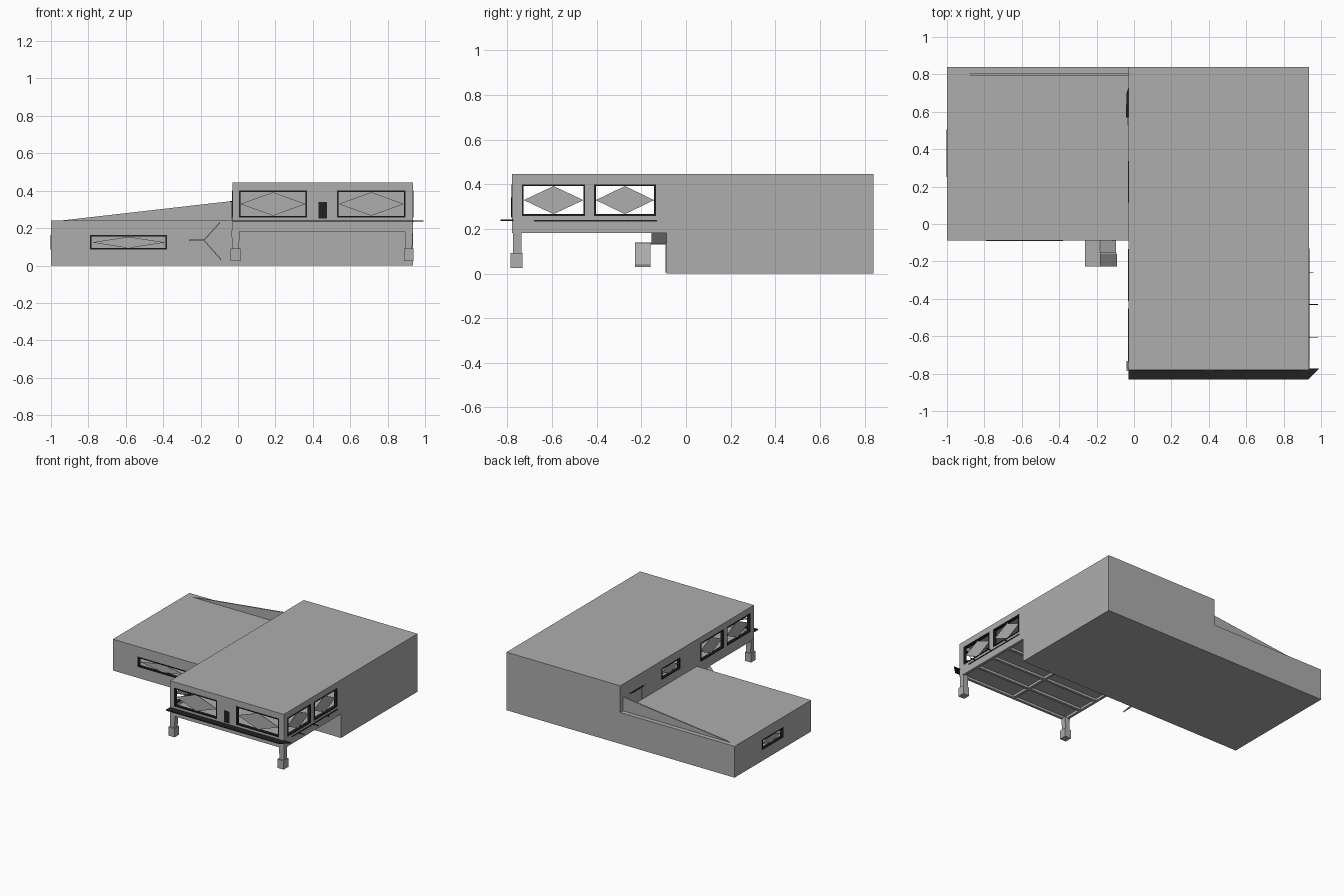
import bpy
from math import pi
from mathutils import Matrix, Vector

if "Cube" in bpy.data.objects:
    bpy.data.objects.remove(bpy.data.objects["Cube"])


def material(name, value):
    m = bpy.data.materials.new(name)
    m.use_nodes = True
    col = (value, value, value, 1)
    m.diffuse_color = col
    m.node_tree.nodes["Principled BSDF"].inputs["Base Color"].default_value = col
    return m


GRAY = material("concrete gray", 0.42)
BLACK = material("charcoal black", 0.015)


def mesh(name, verts, faces, mat):
    me = bpy.data.meshes.new(name)
    me.from_pydata(verts, [], faces)
    me.materials.append(mat)
    ob = bpy.data.objects.new(name, me)
    bpy.context.collection.objects.link(ob)
    return ob


def prism(name, outline, offset, mat=GRAY):
    """Extrude a planar outline along an offset vector."""
    n = len(outline)
    base = [Vector(p) for p in outline]
    verts = base + [p + Vector(offset) for p in base]
    faces = [list(range(n))[::-1], list(range(n, 2 * n))]
    faces += [[i, (i + 1) % n, n + (i + 1) % n, n + i] for i in range(n)]
    ob = mesh(name, verts, faces, mat)
    import bmesh
    bm = bmesh.new()
    bm.from_mesh(ob.data)
    bmesh.ops.recalc_face_normals(bm, faces=bm.faces)
    bm.to_mesh(ob.data)
    bm.free()
    return ob


def box(name, x, y, z, mat=GRAY):
    outline = [(x[0], y[0], z[0]), (x[1], y[0], z[0]), (x[1], y[1], z[0]), (x[0], y[1], z[0])]
    return prism(name, outline, (0, 0, z[1] - z[0]), mat)


def cut(target, cutter):
    cutter.hide_render = True
    mod = target.modifiers.new("cut", "BOOLEAN")
    mod.operation, mod.solver, mod.object = "DIFFERENCE", "EXACT", cutter
    bpy.context.view_layer.objects.active = target
    bpy.ops.object.modifier_apply(modifier=mod.name)
    bpy.data.objects.remove(cutter)


def window(wall, name, axis, at, u, v):
    """Cut an opening, line it with a dark frame and add the diamond pane."""
    def place(a, depth, b):
        return (a, at + depth, b) if axis == "y" else (at + depth, a, b)

    def slab(part, us, vs, d, mat):
        lo, hi = place(us[0], d[0], vs[0]), place(us[1], d[1], vs[1])
        return box(part, *zip(lo, hi), mat)

    cut(wall, slab("opening", u, v, (-0.05, 0.05), GRAY))
    t, d = 0.008, (-0.012, 0.012)
    for s in ((u[0], u[0] + t), (u[1] - t, u[1])):
        slab(name + "_frame_side", s, v, d, BLACK)
    for s in ((v[0], v[0] + t), (v[1] - t, v[1])):
        slab(name + "_frame_rail", u, s, d, BLACK)
    um, vm = sum(u) / 2, sum(v) / 2
    points = [(u[0] + t, vm), (um, v[0] + t), (u[1] - t, vm), (um, v[1] - t)]
    outline = [place(a, -0.002, b) for a, b in points]
    offset = (0, 0.004, 0) if axis == "y" else (0.004, 0, 0)
    prism(name + "_pane", outline, offset)


# Main volume: one side profile with the raised front, hollowed out
L, R, F, B, M = -0.03, 0.935, -0.78, 0.84, -0.088
profile = [(L, F, 0.2), (L, M, 0.2), (L, M, 0), (L, B, 0), (L, B, 0.445), (L, F, 0.445)]
main = prism("main_house", profile, (R - L, 0, 0))
cut(main, box("room", (L + 0.02, R - 0.02), (F + 0.02, B - 0.02), (0.235, 0.43)))

# Low side wing
wing = box("low_wing", (-1, L), (M, B), (0, 0.24))
cut(wing, box("wing_room", (-0.98, L - 0.02), (M + 0.02, B - 0.02), (0.02, 0.22)))

# Windows
HIGH = (0.258, 0.4)
for u in ((0.005, 0.37), (0.53, 0.895)):
    window(main, "front_window", "y", F + 0.01, u, HIGH)
for side, at in (("left", R - 0.01), ("right", L + 0.01)):
    for u in ((-0.735, -0.452), (-0.412, -0.135)):
        window(main, side + "_window", "x", at, u, HIGH)
window(main, "clerestory_window", "x", L + 0.01, (0.115, 0.337), (0.3, 0.385))
window(wing, "wing_front_window", "y", M + 0.01, (-0.79, -0.38), (0.085, 0.162))
window(wing, "wing_side_window", "x", -0.99, (0.25, 0.505), (0.085, 0.162))

# Doors
box("front_door", (0.43, 0.475), (F - 0.004, F + 0.004), (0.252, 0.34), BLACK)
box("lower_door", (0.43, 0.475), (M - 0.004, M + 0.004), (0.005, 0.14))
box("roof_door", (L - 0.004, L + 0.004), (0.53, 0.58), (0.245, 0.34))
prism("roof_door_canopy", [(L, 0.57, 0.34), (L, 0.73, 0.34), (L - 0.01, 0.7, 0.34),
                           (L - 0.013, 0.57, 0.34)], (0, 0, 0.004), BLACK)

# Sloping triangular parapet on the wing roof
prism("roof_parapet", [(-0.95, 0.795, 0.24), (L, 0.795, 0.24), (L, 0.795, 0.345)], (0, 0.01, 0))

# Beams below the raised front
Z = (0.182, 0.2)
for x in (L, (L + R) / 2 - 0.01, R - 0.02):
    box("floor_beam", (x, x + 0.02), (F, M), Z)
for i in range(5):
    y = F + i * (M - F - 0.02) / 4
    box("cross_beam", (L + 0.02, R - 0.02), (y, y + 0.02), Z)

# Corner legs: tapered shaft on a block foot
for x in (-0.013, 0.913):
    box("leg_foot", (x - 0.026, x + 0.026), (-0.787, -0.732), (0.025, 0.092))
    prism("leg_shaft", [(x - 0.018, F + 0.004, 0.09), (x + 0.018, F + 0.004, 0.09),
                        (x + 0.022, F + 0.004, 0.19), (x - 0.022, F + 0.004, 0.19)],
          (0, 0.038, 0))

# Dark ledge along the front, thin strip and brackets along the side
prism("front_ledge", [(L, -0.832, 0.236), (0.93, -0.832, 0.236), (0.992, -0.772, 0.236),
                      (R, -0.772, 0.236), (R, F, 0.236), (L, F, 0.236)], (0, 0, 0.006), BLACK)
box("side_strip", (R, R + 0.004), (-0.68, -0.13), (0.234, 0.24), BLACK)
for y in (-0.26, -0.43, -0.605):
    box("side_bracket", (R, R + (0.025 if y > -0.3 else 0.05)), (y - 0.002, y + 0.002),
        (0.235, 0.24), BLACK)


# Switchback stair of thin slabs
def flight(name, start, end, y):
    (xa, za), (xb, zb) = start, end
    prism(name, [(xa, y[0], za), (xb, y[0], zb), (xb, y[0], zb + 0.008), (xa, y[0], za + 0.008)],
          (0, y[1] - y[0], 0))


flight("stair_landing", (-0.262, 0.131), (-0.18, 0.131), (-0.228, M))
flight("upper_flight", (-0.182, 0.131), (-0.095, 0.228), (-0.155, M))
flight("lower_flight", (-0.182, 0.131), (-0.092, 0.03), (-0.228, -0.158))
